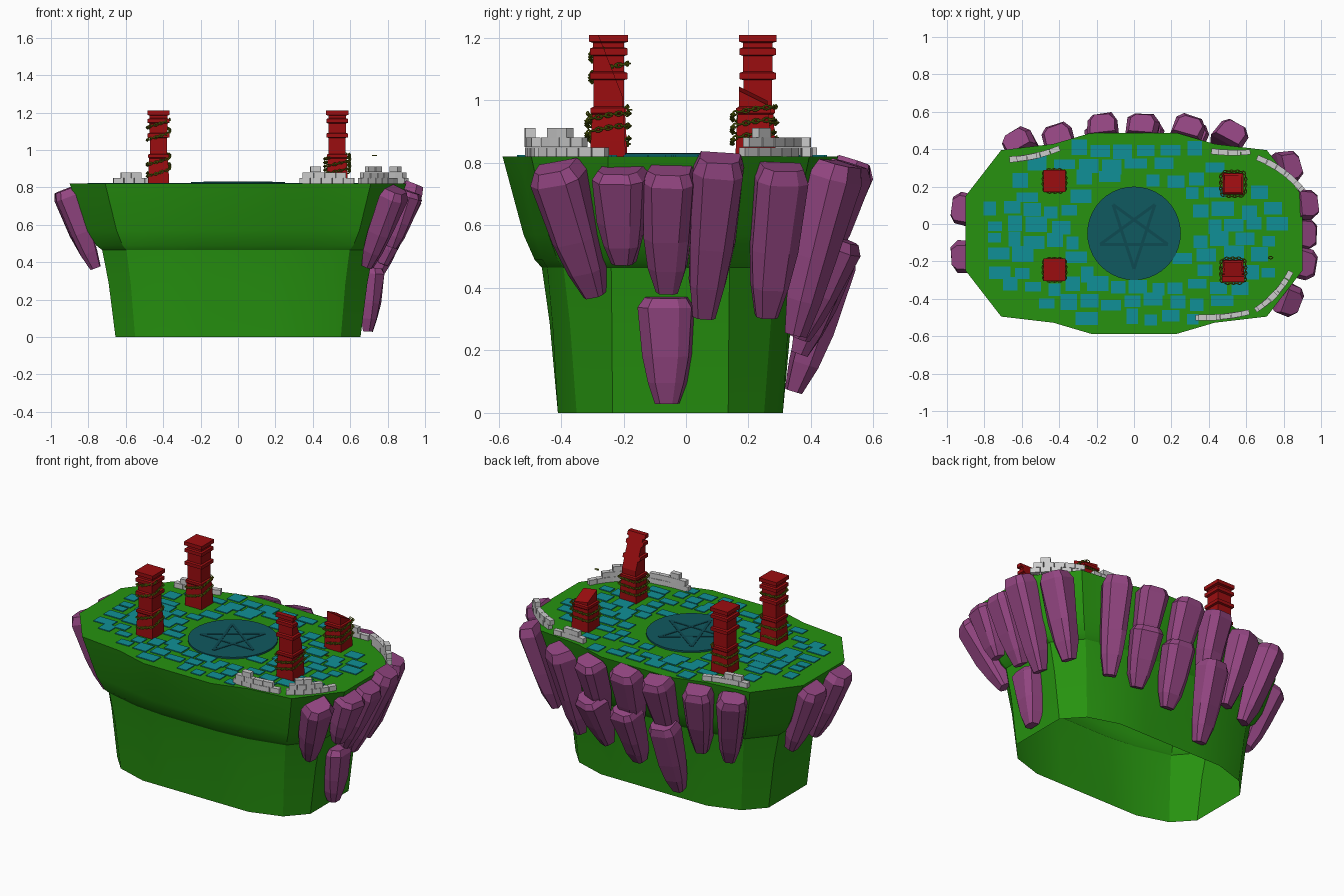
import bpy, bmesh, math, random
from mathutils import Vector, Matrix

if "Cube" in bpy.data.objects:
    bpy.data.objects.remove(bpy.data.objects["Cube"])

random.seed(4)
CY = -0.05    # centre of the island in y
TOP = 0.82    # ground level


def material(name, rgb):
    m = bpy.data.materials.new(name)
    m.diffuse_color = (*rgb, 1)
    m.use_nodes = True
    m.node_tree.nodes["Principled BSDF"].inputs["Base Color"].default_value = m.diffuse_color
    return m


GRASS = material("grass", (0.02, 0.29, 0.005))
ROCK = material("purple_rock", (0.29, 0.06, 0.22))
RED = material("red_stone", (0.33, 0.004, 0.005))
TEAL = material("teal_tile", (0.005, 0.28, 0.31))
DARK = material("dark_teal", (0.005, 0.1, 0.115))
GROOVE = material("star_teal", (0.004, 0.07, 0.085))
OLIVE = material("olive", (0.16, 0.21, 0.005))


def finish(bm, name, mat=None):
    bmesh.ops.recalc_face_normals(bm, faces=bm.faces)
    me = bpy.data.meshes.new(name)
    bm.to_mesh(me)
    bm.free()
    ob = bpy.data.objects.new(name, me)
    bpy.context.collection.objects.link(ob)
    if mat:
        me.materials.append(mat)
    return ob


def loft(bm, rings, floor=True):
    vs = [[bm.verts.new(p) for p in r] for r in rings]
    n = len(vs[0])
    for a, b in zip(vs, vs[1:]):
        for i in range(n):
            j = (i + 1) % n
            bm.faces.new((a[i], a[j], b[j], b[i]))
    if floor:
        bm.faces.new(vs[0])
    bm.faces.new(vs[-1])


def box(bm, centre, size, angle=0):
    m = Matrix.Translation(centre) @ Matrix.Rotation(angle, 4, 'Z') @ Matrix.Diagonal((*size, 1))
    bmesh.ops.create_cube(bm, size=1, matrix=m)


# Island body, open underneath: quarter outlines mirrored, blended from foot to rim
rim = [(0.9, 0.2), (0.71, 0.445), (0.43, 0.478), (0.23, 0.537)]
foot = [(0.655, 0.185), (0.55, 0.3), (0.36, 0.36), (0.17, 0.36)]


def outline(t, z):
    q = [(f[0] + (r[0] - f[0]) * t, f[1] + (r[1] - f[1]) * t) for r, f in zip(rim, foot)]
    pts = q + [(-x, y) for x, y in q[::-1]] + [(-x, -y) for x, y in q] + [(x, -y) for x, y in q[::-1]]
    return [(x, y + CY, z) for x, y in pts]


bm = bmesh.new()
loft(bm, [outline(t, z) for t, z in ((0, 0), (0.15, 0.29), (0.29, 0.465), (0.42, 0.49), (0.62, 0.57), (1, TOP))],
     floor=False)
island = finish(bm, "island", GRASS)
bpy.context.view_layer.objects.active = island
island.select_set(True)
bpy.ops.object.shade_smooth_by_angle(angle=math.radians(22))
island.select_set(False)


# Hanging rocks: blocky tapered shards from a top point to a bottom point
def rock(bm, top, bottom, width=0.18, depth=0.18):
    a, b = Vector(top), Vector(bottom)
    axis = (b - a).normalized()
    out = Vector((a.x * 0.5, a.y - CY, 0))
    if abs(a.x) > 0.7:
        out = Vector((a.x, (a.y - CY) * 0.7, 0))
    out = (out - axis * out.dot(axis)).normalized()
    side = axis.cross(out)
    rings = []
    for t, s in ((0, 0.78), (0.09, 1.0), (0.55, 0.85), (0.8, 0.68), (1, 0.42)):
        ring = []
        for u, v in ((-1, -0.5), (-0.85, 0.55), (-0.45, 0.85), (0.65, 0.8), (1, 0.3), (0.9, -0.6)):
            k = s * random.uniform(0.93, 1.06)
            ring.append(a.lerp(b, t) + side * u * k * width / 2 + out * v * k * depth / 2)
        rings.append(ring)
    loft(bm, rings)


shards = [  # top xyz, bottom xyz
    ((0.84, -0.42, 0.79), (0.69, -0.29, 0.38)), ((0.91, -0.21, 0.78), (0.82, -0.20, 0.48)),
    ((0.92, -0.05, 0.78), (0.77, -0.06, 0.39)), ((0.93, 0.11, 0.82), (0.73, 0.06, 0.31)),
    ((0.84, 0.31, 0.79), (0.69, 0.26, 0.31)), ((0.71, -0.06, 0.37), (0.69, -0.06, 0.03)),
    ((0.52, 0.49, 0.80), (0.47, 0.35, 0.25)), ((0.29, 0.52, 0.80), (0.28, 0.40, 0.42)),
    ((0.04, 0.53, 0.81), (0.06, 0.40, 0.40)), ((-0.17, 0.53, 0.81), (-0.17, 0.40, 0.40)),
    ((-0.41, 0.47, 0.79), (-0.36, 0.36, 0.36)), ((-0.63, 0.44, 0.79), (-0.52, 0.32, 0.33)),
    ((-0.92, 0.08, 0.79), (-0.76, 0.06, 0.37)), ((-0.92, -0.18, 0.79), (-0.76, -0.16, 0.37)),
    ((0.31, 0.49, 0.56), (0.28, 0.36, 0.24)), ((0.07, 0.49, 0.55), (0.06, 0.36, 0.19)),
    ((-0.18, 0.48, 0.52), (-0.19, 0.34, 0.07))]
bm = bmesh.new()
for top, bottom in shards:
    rock(bm, top, bottom)
finish(bm, "hanging_rocks", ROCK)

# Central disc with a five-pointed star of raised bars
bm = bmesh.new()
bmesh.ops.create_cone(bm, cap_ends=True, segments=40, radius1=0.25, radius2=0.25, depth=0.012,
                      matrix=Matrix.Translation((0, CY, TOP + 0.004)))
finish(bm, "disc", DARK)
bm = bmesh.new()
tips = [Vector((0.19 * math.cos(a), CY + 0.19 * math.sin(a), TOP + 0.0105))
        for a in (math.radians(-90 + 72 * i) for i in range(5))]
for i in range(5):
    d = tips[(i + 2) % 5] - tips[i]
    box(bm, (tips[i] + tips[(i + 2) % 5]) / 2, (d.length, 0.016, 0.004), math.atan2(d.y, d.x))
finish(bm, "star_bars", GROOVE)

# Paving: loose rows of slabs kept clear of the disc, pillars and rim
pillars = [(-0.425, 0.23), (-0.425, -0.245), (0.53, 0.215), (0.53, -0.25)]
bm = bmesh.new()
for row in range(12):
    y = CY - 0.45 + row * 0.082
    x = -0.82 + random.uniform(0, 0.06)
    while x < 0.84:
        w, h = random.uniform(0.06, 0.12), random.uniform(0.05, 0.085)
        cx, cy = x + w / 2, y + random.uniform(-0.018, 0.018)
        x += w + random.uniform(0.012, 0.045)
        inside = (abs(cx) / 0.82) ** 2 + (abs(cy - CY) / 0.5) ** 2 < 1
        clear = all(max(abs(cx - px), abs(cy - py)) > 0.085 for px, py in pillars)
        if inside and clear and math.hypot(cx, cy - CY) > 0.285 and random.random() < 0.93:
            box(bm, (cx, cy, TOP), (w, h, 0.01))
finish(bm, "paving", TEAL)

# Pillars: square stepped profile (z, half width); two are snapped off at a slant
profile = [(0.81, 0.057), (0.87, 0.055), (0.955, 0.05), (0.96, 0.055), (0.975, 0.055), (0.98, 0.046),
           (1.065, 0.046), (1.068, 0.058), (1.088, 0.058), (1.092, 0.047), (1.142, 0.047), (1.146, 0.058),
           (1.166, 0.058), (1.17, 0.047), (1.184, 0.047), (1.188, 0.06), (1.21, 0.06)]
cuts = {2: ((0.53, 0.215, 1.015), (0.15, 0.5, 1)), 3: ((0.53, -0.245, 1.12), (0, 1, 0.39))}
names = ["back_left", "front_left", "back_right", "front_right"]
for i, (px, py) in enumerate(pillars):
    bm = bmesh.new()
    loft(bm, [[(px + u * r, py + v * r, z) for u, v in ((-1, -1), (1, -1), (1, 1), (-1, 1))] for z, r in profile])
    if i in cuts:
        co, no = cuts[i]
        bmesh.ops.bisect_plane(bm, geom=bm.verts[:] + bm.edges[:] + bm.faces[:], plane_co=co,
                               plane_no=no, clear_outer=True)
        bmesh.ops.holes_fill(bm, edges=[e for e in bm.edges if e.is_boundary])
    finish(bm, names[i] + "_pillar", RED)


# Chains: oval links, every other one turned a quarter, wound round the pillars
def link(bm, pos, tangent, turn):
    m = Matrix.Translation(pos) @ tangent.to_track_quat('X', 'Z').to_matrix().to_4x4() \
        @ Matrix.Rotation(turn, 4, 'X')
    n, k = 8, 4
    g = []
    for i in range(n):
        a = 2 * math.pi * i / n
        g.append([])
        for j in range(k):
            b = 2 * math.pi * j / k
            c = 0.003 * math.cos(b)
            g[i].append(bm.verts.new(m @ Vector(((0.012 + c) * math.cos(a), (0.0065 + c) * math.sin(a),
                                                 0.003 * math.sin(b)))))
    for i in range(n):
        for j in range(k):
            f = bm.faces.new((g[i][j], g[(i + 1) % n][j], g[(i + 1) % n][(j + 1) % k], g[i][(j + 1) % k]))
            f.smooth = True


def wind(bm, px, py, z0, z1, turns, r, tilt=0.012, start=0.0):
    def at(t):
        a = start + 2 * math.pi * turns * t
        c, s = math.cos(a), math.sin(a)
        k = r / (abs(c) ** 5 + abs(s) ** 5) ** 0.2
        return Vector((px + k * c, py + k * s, z0 + (z1 - z0) * t + tilt * math.sin(a + 1)))
    n = int(turns * 28)
    for i in range(n):
        link(bm, at(i / n), at((i + 0.5) / n) - at((i - 0.5) / n), (i % 2) * math.pi / 2)


coils = [  # z start, z end, turns, radius per pillar
    [(0.87, 0.97, 2, 0.06)],
    [(0.85, 0.97, 2, 0.06), (1.06, 1.16, 1.5, 0.06)],
    [(0.87, 0.97, 2.5, 0.067)],
    [(0.87, 0.97, 2.5, 0.067)]]
bm = bmesh.new()
for (px, py), cs in zip(pillars, coils):
    for z0, z1, turns, r in cs:
        wind(bm, px, py, z0, z1, turns, r, start=random.uniform(0, 6))
link(bm, Vector((0.73, -0.18, 0.97)), Vector((1, 0, 0)), 0)
finish(bm, "chains", OLIVE)


# Ruined walls: stepped courses of bricks along shallow arcs (bulge pushes outward)
def wall(bm, p, q, bulge, heights):
    p, q = Vector((*p, 0)), Vector((*q, 0))
    d = q - p
    nrm = Vector((d.y, -d.x, 0)).normalized()
    n = len(heights)
    at = lambda t: p + d * t + nrm * bulge * 4 * t * (1 - t)
    for i, h in enumerate(heights):
        for row in range(h):
            t = (i + 0.5 + (0.25 if row % 2 else -0.05)) / n
            tan = at(t + 0.05) - at(t - 0.05)
            c = at(t)
            box(bm, (c.x, c.y, TOP + 0.015 + row * 0.031),
                (d.length / n * 0.97, 0.03 + random.uniform(-0.003, 0.003), 0.03), math.atan2(tan.y, tan.x))


bm = bmesh.new()
wall(bm, (-0.40, 0.405), (-0.67, 0.345), -0.012, [1, 1, 2, 2, 1])
wall(bm, (0.62, 0.385), (0.41, 0.39), -0.006, [1, 2, 2, 1])
wall(bm, (0.90, 0.18), (0.67, 0.35), 0.018, [2, 3, 2, 2, 2])
wall(bm, (0.65, -0.46), (0.84, -0.25), 0.02, [2, 3, 3, 2, 1, 1])
wall(bm, (0.33, -0.50), (0.62, -0.47), 0.01, [2, 3, 2, 2, 1])
finish(bm, "ruined_walls")
